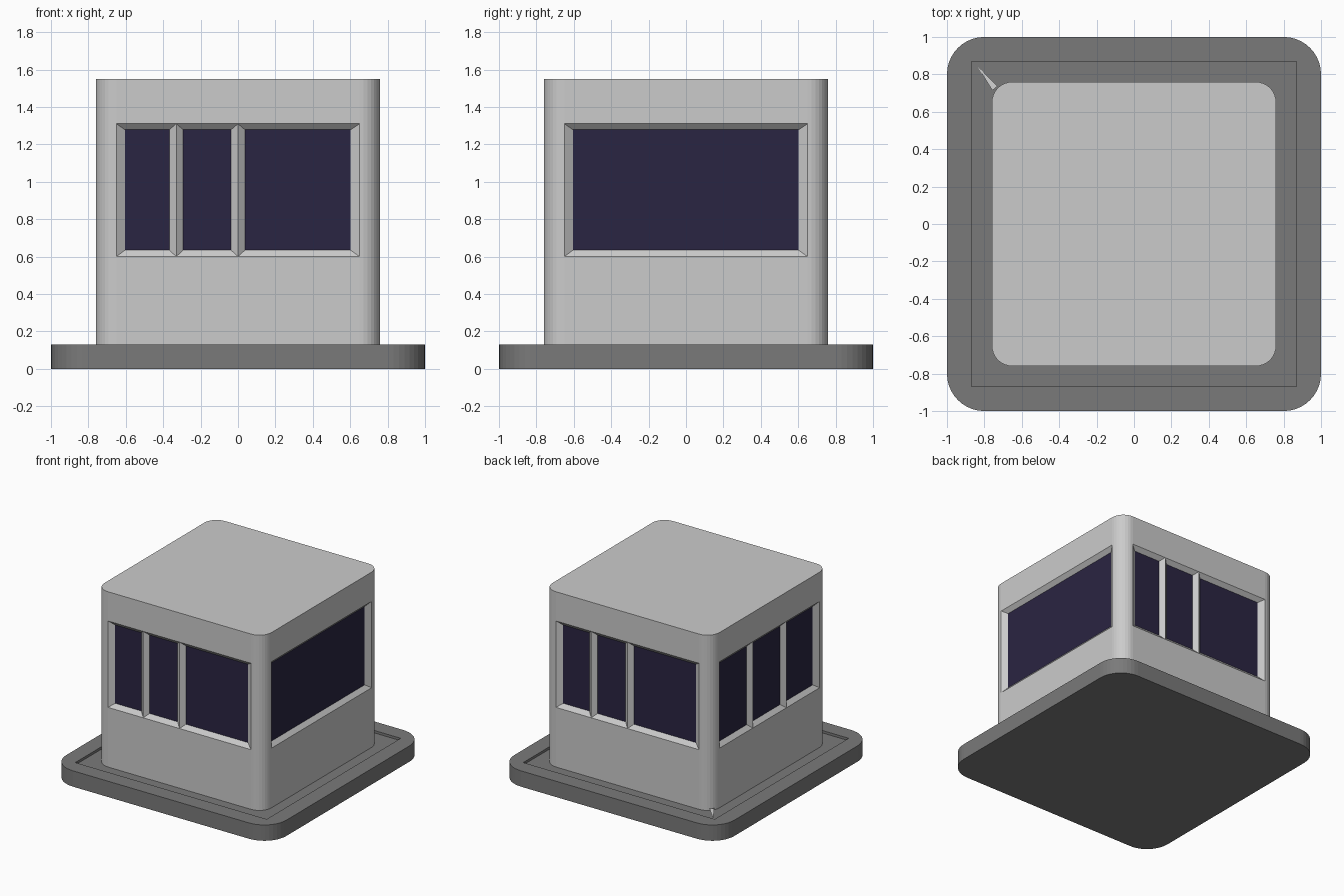
import bpy, bmesh
from math import sin, cos, pi
from mathutils import Matrix, Vector

if "Cube" in bpy.data.objects:
    bpy.data.objects.remove(bpy.data.objects["Cube"])

FLOOR, LIP, TOP = 0.11, 0.13, 1.55      # recess floor, plinth top, roof
HALF, FLAT = 0.76, 0.65                 # booth half width, flat part of a wall
SILL, HEAD, DEPTH = 0.60, 1.31, 0.03    # window opening and glass setback


def material(name, rgb):
    m = bpy.data.materials.new(name)
    m.diffuse_color = (*rgb, 1)
    m.use_nodes = True
    m.node_tree.nodes["Principled BSDF"].inputs["Base Color"].default_value = m.diffuse_color
    return m


class Part:
    """Mesh builder that shares vertices at equal positions."""
    def __init__(self):
        self.bm, self.cache = bmesh.new(), {}

    def vert(self, p):
        key = tuple(round(c, 4) for c in p)
        if key not in self.cache:
            self.cache[key] = self.bm.verts.new(key)
        return self.cache[key]

    def face(self, *pts):
        return self.bm.faces.new([self.vert(p) for p in pts])

    def finish(self, name, mat=None):
        mesh = bpy.data.meshes.new(name)
        self.bm.normal_update()
        self.bm.to_mesh(mesh)
        self.bm.free()
        if mat:
            mesh.materials.append(mat)
        obj = bpy.data.objects.new(name, mesh)
        bpy.context.collection.objects.link(obj)
        return obj


def rounded_square(half, r, seg):
    pts = []
    for k in range(4):
        rot = Matrix.Rotation(k * pi / 2, 3, 'Z')
        c = rot @ Vector((half - r, r - half, 0))
        for i in range(seg + 1):
            a = (k - 1 + i / seg) * pi / 2
            pts.append((c.x + r * cos(a), c.y + r * sin(a)))
    return pts


# Plinth: rounded slab with a shallow square recess
base = Part()
outer = rounded_square(1.0, 0.2, 10)
inner = [(-.87, -.87), (.87, -.87), (.87, .87), (-.87, .87)]
rim = []
for loop, z0, z1 in ((outer, 0, LIP), (inner[::-1], FLOOR, LIP)):
    for (ax, ay), (bx, by) in zip(loop, loop[1:] + loop[:1]):
        f = base.face((ax, ay, z0), (bx, by, z0), (bx, by, z1), (ax, ay, z1))
        rim.append(f.loops[2].edge)
base.face(*[(x, y, 0) for x, y in outer[::-1]])
base.face(*[(x, y, FLOOR) for x, y in inner])
bmesh.ops.triangle_fill(base.bm, edges=rim, use_beauty=True, normal=(0, 0, 1))
base.finish("plinth", material("dark_grey", (0.195, 0.195, 0.195)))

# Booth walls and glass: front, right, back, left
booth, glass = Part(), Part()
divisions = [(-.33, 0), (), (-.33, 0), (-.217, .217)]
levels = (FLOOR, SILL, HEAD, TOP)
roof = []
for k, bars in enumerate(divisions):
    rot = Matrix.Rotation(k * pi / 2, 3, 'Z')

    def quad(part, *pts):
        part.face(*[rot @ Vector(p) for p in pts])

    us = [-FLAT, *bars, FLAT]
    for a, b in zip(us, us[1:]):
        # solid wall below and above the pane
        for z0, z1 in ((FLOOR, SILL), (HEAD, TOP)):
            quad(booth, (a, -HALF, z0), (b, -HALF, z0), (b, -HALF, z1), (a, -HALF, z1))
        # sloped reveal around the pane, ridges form the mullions
        ga = a + (.045 if a == -FLAT else .037)
        gb = b - (.048 if b == FLAT else .037)
        y = DEPTH - HALF
        o = [(a, -HALF, SILL), (b, -HALF, SILL), (b, -HALF, HEAD), (a, -HALF, HEAD)]
        g = [(ga, y, SILL + .034), (gb, y, SILL + .034),
             (gb, y, HEAD - .032), (ga, y, HEAD - .032)]
        for i in range(4):
            j = (i + 1) % 4
            quad(booth, o[i], o[j], g[j], g[i])
        quad(glass, *g)
    # rounded corner following this wall
    r, seg = HALF - FLAT, 8
    arc = [(FLAT + r * sin(i / seg * pi / 2), -FLAT - r * cos(i / seg * pi / 2))
           for i in range(seg + 1)]
    for p, q in zip(arc, arc[1:]):
        for z0, z1 in zip(levels, levels[1:]):
            quad(booth, (*p, z0), (*q, z0), (*q, z1), (*p, z1))
    ring = [(u, -HALF) for u in us[:-1]] + arc[:-1]
    roof += [rot @ Vector((*p, TOP)) for p in ring]
booth.face(*roof)
booth.finish("booth_walls_and_roof")
glass.finish("window_glass", material("dark_glass", (0.023, 0.018, 0.054)))

# Small pointed sliver at the back left corner
sliver = Part()
sliver.face((-.757, .714, LIP), (-.73, .737, LIP), (-.837, .842, FLOOR + .003))
sliver.finish("corner_sliver")
